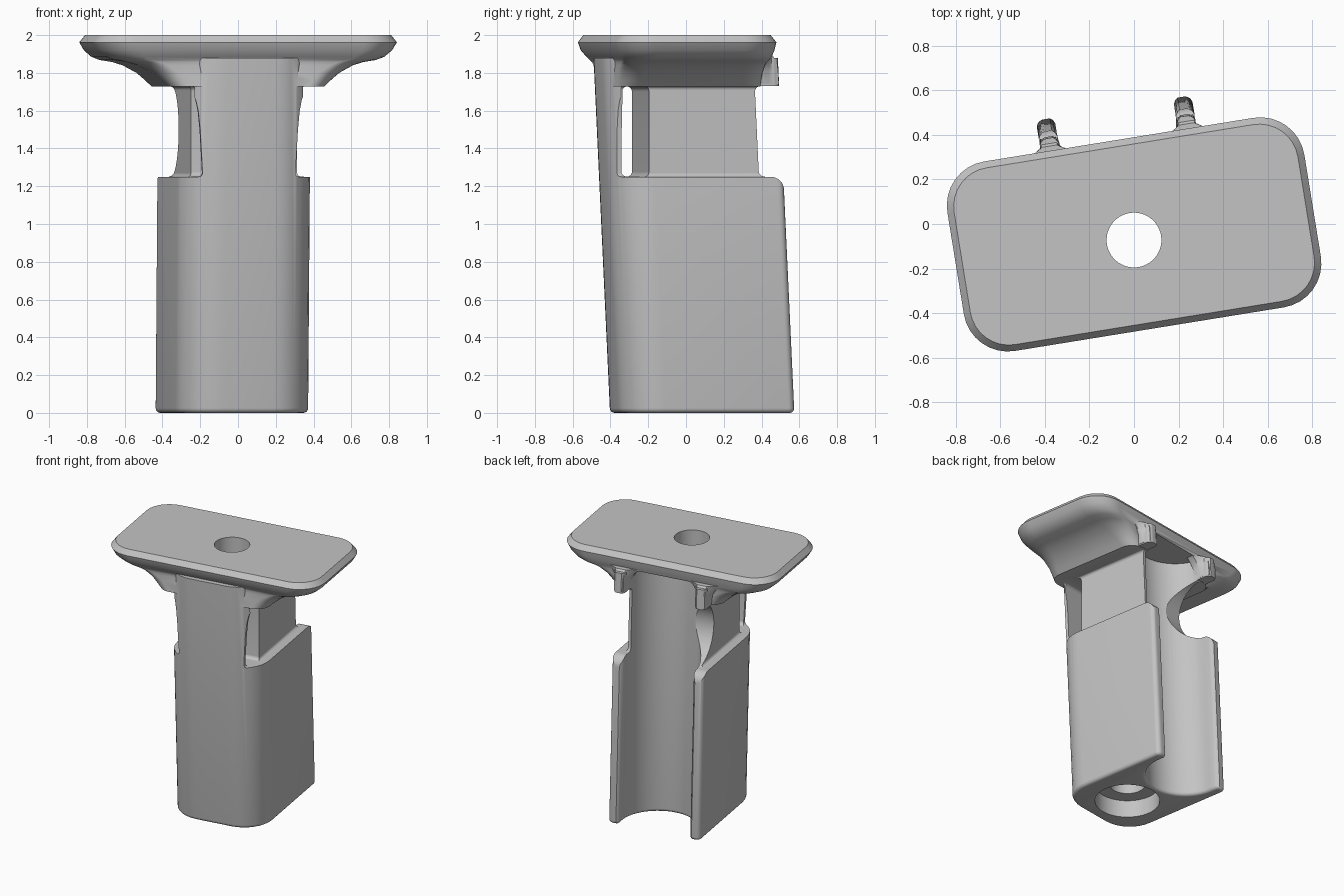
import bpy, bmesh, math
from mathutils import Matrix, Vector

if "Cube" in bpy.data.objects:
    bpy.data.objects.remove(bpy.data.objects["Cube"])

LEAN, TURN = 0.047, math.radians(9.2)
NOTCH_LOW, NOTCH_TOP = 1.25, 1.73

grey = bpy.data.materials.new("plain_grey")
grey.use_nodes = True
grey.diffuse_color = (0.55, 0.55, 0.55, 1)
grey.node_tree.nodes["Principled BSDF"].inputs["Base Color"].default_value = (0.55, 0.55, 0.55, 1)


def fillet(points, steps=8):
    """Round each (u, v, radius) corner of a polygon."""
    out = []
    for i, (u, v, r) in enumerate(points):
        p = Vector((u, v))
        if r == 0:
            out.append(p)
            continue
        a = (Vector(points[i - 1][:2]) - p).normalized()
        b = (Vector(points[(i + 1) % len(points)][:2]) - p).normalized()
        half = a.angle(b) / 2
        centre = p + (a + b).normalized() * (r / math.sin(half))
        start = p + a * (r / math.tan(half)) - centre
        end = p + b * (r / math.tan(half)) - centre
        sweep = start.angle_signed(end)
        for k in range(steps + 1):
            out.append(centre + Matrix.Rotation(-sweep * k / steps, 2) @ start)
    return out


def box_outline(u0, u1, v0, v1, r_low, r_high):
    return fillet([(u0, v0, r_low), (u1, v0, r_low), (u1, v1, r_high), (u0, v1, r_high)])


def circle(u, v, r, n=64):
    return [(u + r * math.cos(k * math.tau / n), v + r * math.sin(k * math.tau / n))
            for k in range(n)]


def loft(name, outlines, axis='Z'):
    """Skin (position, outline) pairs along an axis and cap both ends."""
    place = {'X': lambda u, v, w: (w, u, v),
             'Y': lambda u, v, w: (u, w, v),
             'Z': lambda u, v, w: (u, v, w)}[axis]
    bm = bmesh.new()
    loops = [[bm.verts.new(place(u, v, w)) for u, v in outline] for w, outline in outlines]
    n = len(loops[0])
    for low, high in zip(loops, loops[1:]):
        for i in range(n):
            bm.faces.new((low[i], low[(i + 1) % n], high[(i + 1) % n], high[i]))
    bm.faces.new(loops[0])
    bm.faces.new(loops[-1])
    bmesh.ops.recalc_face_normals(bm, faces=bm.faces)
    mesh = bpy.data.meshes.new(name)
    bm.to_mesh(mesh)
    bm.free()
    mesh.materials.append(grey)
    ob = bpy.data.objects.new(name, mesh)
    bpy.context.collection.objects.link(ob)
    return ob


def prism(name, outline, axis, start, stop):
    return loft(name, [(start, outline), (stop, outline)], axis)


def combine(target, tool, operation):
    mod = target.modifiers.new(tool.name, 'BOOLEAN')
    mod.operation, mod.object, mod.solver = operation, tool, 'EXACT'
    bpy.context.view_layer.objects.active = target
    bpy.ops.object.modifier_apply(modifier=mod.name)
    bpy.data.objects.remove(tool)


# Rounded bottom edge: (height, inset) steps of a quarter circle
foot = [(0.025 * (1 - math.sin(a)), 0.025 * (1 - math.cos(a)))
        for a in (math.pi / 2 * (1 - k / 4) for k in range(5))]

# Post: rounded front, nearly square back
grip = loft("grip_post", [
    (z, box_outline(-0.354 + i, 0.354 - i, -0.382 + i, 0.53 - i, 0.22 - i, 0.035 - i))
    for z, i in foot + [(1.88, 0)]])

# Side notches that leave a thin front wall and a central core
for side in (-1, 1):
    wall = fillet([(side * u, v, r) for u, v, r in (
        (0.248, NOTCH_LOW, 0.02), (0.262, 1.5, 0), (0.272, 1.6, 0), (0.285, 1.66, 0),
        (0.325, NOTCH_TOP, 0), (0.7, NOTCH_TOP, 0), (0.7, NOTCH_LOW, 0))])
    combine(grip, prism("wall_notch", wall, 'Y', -0.7, -0.3), 'DIFFERENCE')
    core = fillet([(side * u, v, r) for u, v, r in (
        (0.285, NOTCH_LOW, 0.02), (0.285, NOTCH_TOP, 0.02),
        (0.7, NOTCH_TOP, 0), (0.7, NOTCH_LOW, 0))])
    combine(grip, prism("core_notch", core, 'Y', -0.315, 0.8), 'DIFFERENCE')

# Upright slot between front wall and core
slot = fillet([(y + LEAN * z, z, 0.028) for y, z in (
    (-0.386, NOTCH_LOW), (-0.243, NOTCH_LOW), (-0.243, NOTCH_TOP), (-0.386, NOTCH_TOP))])
combine(grip, prism("slot", slot, 'X', -0.8, 0.8), 'DIFFERENCE')

# Back notch, rounding the top corner of the lower rails
back = fillet([(0.405, NOTCH_TOP, 0.03), (0.405, NOTCH_LOW, 0.03), (0.528, NOTCH_LOW, 0.075),
               (0.532, 1.1, 0), (0.8, 1.1, 0), (0.8, NOTCH_TOP, 0)])
combine(grip, prism("back_notch", back, 'X', -0.8, 0.8), 'DIFFERENCE')

# Round scoop through one wall of the channel
combine(grip, prism("scoop", circle(0.47, 1.49, 0.238), 'X', -0.8, -0.12), 'DIFFERENCE')

# Head: flared neck rising into the top plate (height, half width, front, back, radius)
levels = [(1.728, 0.415, -0.351, 0.43, 0.10), (1.76, 0.45, -0.346, 0.43, 0.11),
          (1.80, 0.50, -0.342, 0.435, 0.13), (1.84, 0.575, -0.336, 0.44, 0.14),
          (1.858, 0.635, -0.336, 0.443, 0.15), (1.868, 0.70, -0.338, 0.446, 0.16),
          (1.885, 0.747, -0.350, 0.455, 0.18), (1.92, 0.787, -0.374, 0.467, 0.19),
          (1.962, 0.812, -0.385, 0.477, 0.20), (2.0, 0.782, -0.355, 0.449, 0.175)]
combine(grip, loft("head", [(z, box_outline(-w, w, f, b, r, r)) for z, w, f, b, r in levels]),
        'UNION')


# Half-round channel down the back, flared at the foot and along the rail tips
def channel_outline(grow):
    r = 0.27 + grow
    arc = [(r * math.cos(a), 0.46 + r * math.sin(a))
           for a in (math.pi * (1 + k / 32) for k in range(33))]
    lip = [(r, 0.505), (r + 0.008, 0.52), (r + 0.025, 0.534), (r + 0.025, 0.8)]
    return arc + lip + [(-u, v) for u, v in reversed(lip)]


steps = [(-0.1, 0.025)] + [(z, i) for z, i in foot] + [(1.885, 0)]
combine(grip, loft("channel", [(z, channel_outline(i)) for z, i in steps]), 'DIFFERENCE')

# Lugs under the back edge of the plate, spreading as they rise
for side in (-1, 1):
    rings = []
    for z, spread, tip in ((1.74, 0.044, 0.525), (1.81, 0.055, 0.524),
                           (1.86, 0.085, 0.52), (1.895, 0.13, 0.495)):
        half = [(spread, 0.40), (spread, 0.45), (0.043 + (spread - 0.043) * 0.35, 0.472),
                (0.042, 0.49), (0.036, tip)]
        rings.append((z, [(side * 0.312 + u, v) for u, v in
                          half + [(-u, v) for u, v in reversed(half)]]))
    combine(grip, loft("lug", rings), 'UNION')

# Lean the post forward and turn it
lean = Matrix.Identity(4)
lean[1][2] = -LEAN
grip.data.transform(Matrix.Rotation(TURN, 4, 'Z') @ Matrix.Translation((-0.007, 0, 0)) @ lean)

# Upright bore with a wide recess underneath
for name, radius, top in (("bore", 0.123, 2.1), ("recess", 0.225, 0.13)):
    combine(grip, prism(name, circle(0, -0.072, radius), 'Z', -0.1, top), 'DIFFERENCE')

# Smooth shading with crisp edges
bpy.ops.object.select_all(action='DESELECT')
grip.select_set(True)
bpy.context.view_layer.objects.active = grip
bpy.ops.object.shade_smooth_by_angle(angle=math.radians(30))
